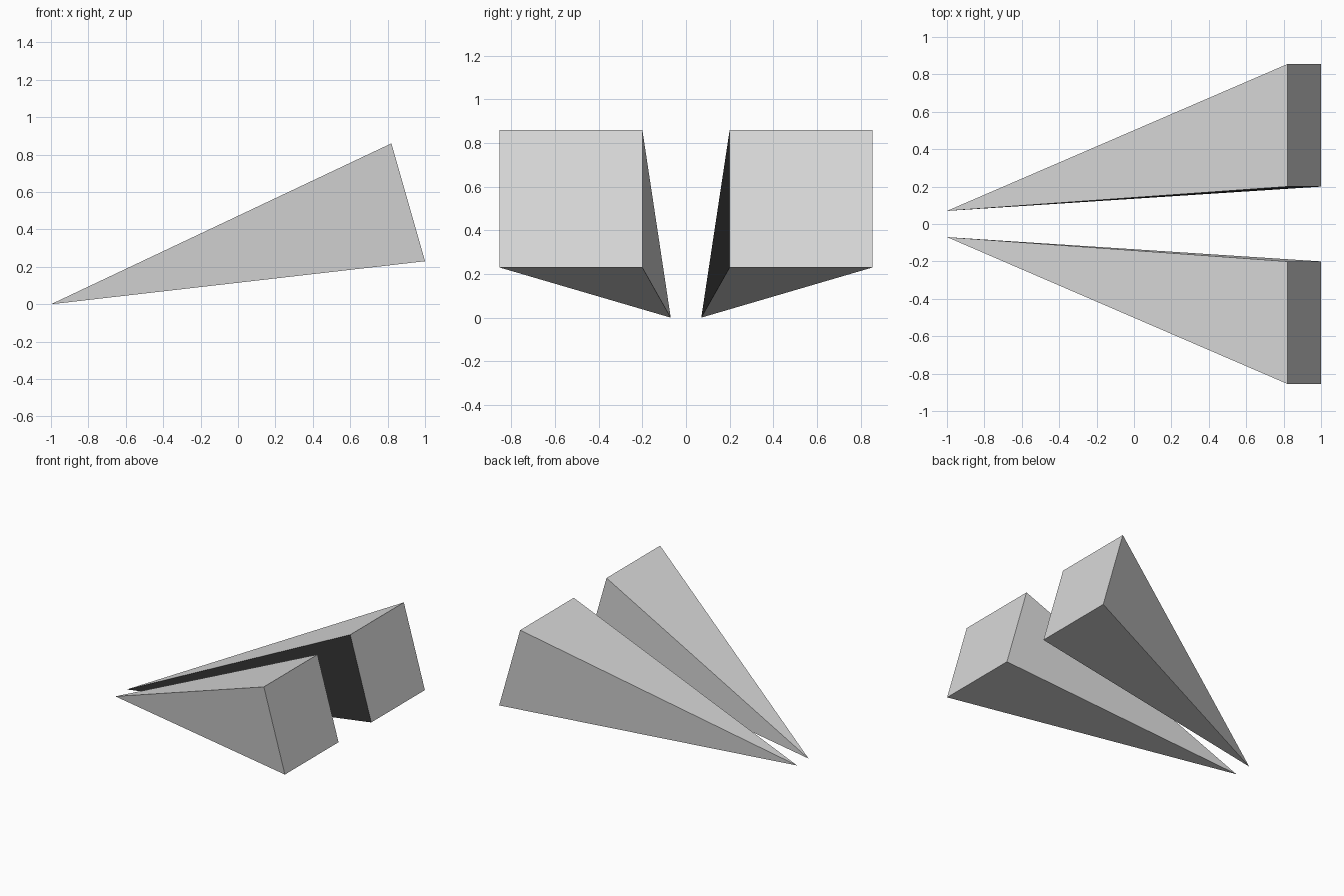
import bpy
import bmesh

if "Cube" in bpy.data.objects:
    bpy.data.objects.remove(bpy.data.objects["Cube"])


def flat_material(name, value):
    mat = bpy.data.materials.new(name)
    mat.diffuse_color = (value, value, value, 1.0)
    mat.use_nodes = True
    mat.node_tree.nodes["Principled BSDF"].inputs["Base Color"].default_value = mat.diffuse_color
    return mat


light_grey = flat_material("light grey", 0.69)
dark_grey = flat_material("dark grey", 0.034)


def spike(name, side):
    """Four-sided spike: tip at the low left, rectangular end at the right."""
    bm = bmesh.new()
    tip = bm.verts.new((-1.0, side * 0.07, 0.0))
    end = [bm.verts.new((x, side * y, z)) for x, y, z in (
        (0.82, 0.2, 0.86), (0.82, 0.855, 0.86),
        (1.0, 0.855, 0.23), (1.0, 0.2, 0.23))]
    bm.faces.new(end)
    for i in range(4):
        bm.faces.new((tip, end[i], end[(i + 1) % 4]))
    bmesh.ops.recalc_face_normals(bm, faces=bm.faces)

    # The inner side of the back spike is dark
    for face in bm.faces:
        face.material_index = int(side > 0 and face.normal.y < -0.9)

    mesh = bpy.data.meshes.new(name)
    bm.to_mesh(mesh)
    bm.free()
    mesh.materials.append(light_grey)
    mesh.materials.append(dark_grey)
    obj = bpy.data.objects.new(name, mesh)
    bpy.context.collection.objects.link(obj)


spike("front_spike", -1)
spike("back_spike", 1)
